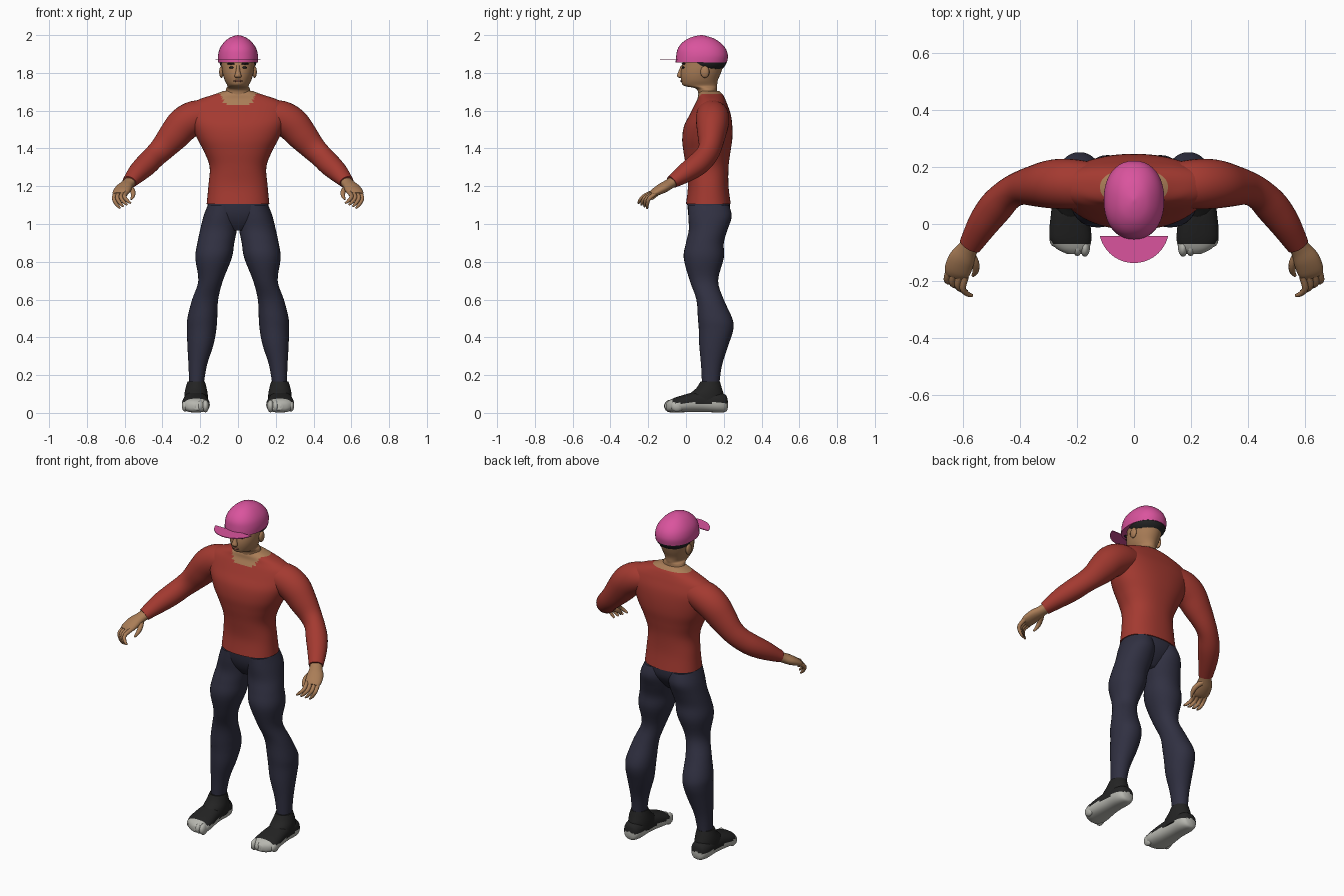
import bpy, bmesh, math
from mathutils import Vector

X, Y, Z = Vector((1, 0, 0)), Vector((0, 1, 0)), Vector((0, 0, 1))


def mat(name, col):
    m = bpy.data.materials.new(name)
    m.diffuse_color = (*col, 1)
    return m


SKIN = mat("skin", (0.40, 0.205, 0.095))
SHIRT = mat("shirt_red", (0.37, 0.042, 0.030))
NAVY = mat("trouser_navy", (0.030, 0.030, 0.054))
BLACK = mat("black", (0.017, 0.017, 0.017))
GREY = mat("sole_grey", (0.47, 0.47, 0.43))
PINK = mat("cap_pink", (0.70, 0.088, 0.34))
LIP = mat("lip_brown", (0.20, 0.075, 0.045))


def finish(name, bm, mats, rule=None, angle=50):
    bmesh.ops.recalc_face_normals(bm, faces=bm.faces[:])
    if rule:
        for f in bm.faces:
            f.material_index = int(rule(f.calc_center_median()))
    me = bpy.data.meshes.new(name)
    bm.to_mesh(me)
    bm.free()
    for m in mats:
        me.materials.append(m)
    me.shade_smooth()
    me.set_sharp_from_angle(angle=math.radians(angle))
    ob = bpy.data.objects.new(name, me)
    bpy.context.collection.objects.link(ob)
    return ob


def catmull(p0, p1, p2, p3, t):
    return [0.5 * (2 * b + (c - a) * t + (2 * a - 5 * b + 4 * c - d) * t * t
                   + (3 * b - a - 3 * c + d) * t ** 3) for a, b, c, d in zip(p0, p1, p2, p3)]


def loft(name, secs, mats, axes=None, n=32, sub=4, power=2.0, rule=None):
    """Smooth skin over ellipse sections (x, y, z, radius_u, radius_v)."""
    pts, last = [], len(secs) - 1
    for i in range(last):
        p = [secs[max(i - 1, 0)], secs[i], secs[i + 1], secs[min(i + 2, last)]]
        pts += [catmull(*p, k / sub) for k in range(sub)]
    pts.append(list(secs[-1]))
    bm, rings = bmesh.new(), []
    for i, p in enumerate(pts):
        c = Vector(p[:3])
        if axes:
            u, v = axes
        else:
            t = Vector(pts[min(i + 1, len(pts) - 1)][:3]) - Vector(pts[max(i - 1, 0)][:3])
            u = t.cross(Z).normalized()
            v = u.cross(t).normalized()
        ring = []
        for k in range(n):
            a = 2 * math.pi * k / n
            ca, sa = math.cos(a), math.sin(a)
            cu = math.copysign(abs(ca) ** (2 / power), ca)
            sv = math.copysign(abs(sa) ** (2 / power), sa)
            ring.append(bm.verts.new(c + u * cu * max(p[3], .001) + v * sv * max(p[4], .001)))
        rings.append(ring)
    for r, q in zip(rings, rings[1:]):
        for k in range(n):
            bm.faces.new((r[k], r[(k + 1) % n], q[(k + 1) % n], q[k]))
    bm.faces.new(rings[0])
    bm.faces.new(rings[-1])
    return finish(name, bm, mats, rule)


def level(rows):
    """Rows (z, half_width, y_front, y_back) to centred horizontal sections."""
    return [(0, (a + b) / 2, z, w, (b - a) / 2) for z, w, a, b in rows]


def flip(secs, s):
    return [(s * p[0], *p[1:]) for p in secs]


def ball(name, loc, rad, m, seg=20):
    bm = bmesh.new()
    bmesh.ops.create_uvsphere(bm, u_segments=seg, v_segments=seg // 2, radius=1)
    for v in bm.verts:
        v.co = Vector(loc) + Vector(a * b for a, b in zip(v.co, rad))
    return finish(name, bm, [m])


# Shirt with an open neckline
loft("shirt_torso", level([
    (1.105, .166, 0, .237), (1.2, .157, .01, .225), (1.3, .15, 0, .225),
    (1.38, .178, -.013, .235), (1.45, .215, -.02, .245), (1.52, .245, -.01, .245),
    (1.58, .265, .02, .237), (1.63, .255, .045, .22), (1.66, .205, .06, .208),
    (1.685, .13, .065, .195), (1.705, .075, .075, .175)]),
    [SHIRT, SKIN], (X, Y), n=64, sub=6, power=2.3,
    rule=lambda c: c.z > 1.69 or (c.z > 1.632 and c.y < .11 and abs(c.x) < .065 + (c.z - 1.632) * .5))

# Trouser seat
loft("trouser_hips", level([
    (1.12, .160, .005, .232), (1.06, .158, .012, .228), (1.01, .12, .03, .2),
    (.965, .04, .06, .16)]), [NAVY], (X, Y), power=2.3)

# Head and neck
loft("head", level([
    (1.64, .088, .06, .18), (1.69, .07, .065, .165), (1.718, .062, .05, .163),
    (1.732, .056, -.012, .165), (1.76, .070, -.025, .168), (1.80, .082, -.028, .185),
    (1.85, .088, -.018, .2), (1.90, .088, -.005, .2), (1.94, .06, .03, .16)]),
    [SKIN], (X, Y))
loft("nose", [(0, -.018, 1.84, .008, .008), (0, -.027, 1.81, .011, .012),
              (0, -.033, 1.783, .018, .015), (0, -.025, 1.773, .012, .008)], [SKIN], (X, Y), n=12)
ball("hair", (0, .112, 1.865), (.100, .104, .068), BLACK, 32)
ball("mouth", (0, -.024, 1.757), (.024, .006, .006), LIP, 12)

# Cap crown and flat brim
loft("cap_crown", level([
    (1.855, .105, -.055, .217), (1.89, .106, -.052, .222), (1.925, .098, -.045, .212),
    (1.955, .080, -.025, .188), (1.98, .054, .008, .152), (1.994, .026, .045, .112),
    (2.0, .002, .08, .086)]), [PINK], (X, Y), n=40, power=2.2)
bm = bmesh.new()
edge = [math.radians(193 + 154 * i / 28) for i in range(29)]
face = bm.faces.new([bm.verts.new((.123 * math.cos(a), -.014 + .123 * math.sin(a), 1.868))
                     for a in edge])
ext = bmesh.ops.extrude_face_region(bm, geom=[face])
for v in ext["geom"]:
    if isinstance(v, bmesh.types.BMVert):
        v.co.z += .004
finish("cap_brim", bm, [PINK], angle=30)

LEG = [(1.10, .008, .16, .012, .228), (1.04, .002, .183, .012, .242), (.97, .006, .2, .015, .22),
       (.9, .02, .215, 0, .2), (.82, .033, .226, -.012, .2), (.7, .08, .21, .02, .17),
       (.6, .105, .243, .055, .2), (.5, .11, .268, .063, .245), (.44, .115, .27, .068, .25),
       (.36, .13, .268, .07, .225), (.25, .165, .262, .08, .19), (.14, .183, .258, .085, .175)]

for s, side in ((1, "left"), (-1, "right")):
    # Face details
    ball("ear_" + side, (s * .088, .10, 1.805), (.012, .024, .032), SKIN, 14)
    ball("eye_" + side, (s * .034, -.014, 1.828), (.015, .008, .006), BLACK, 12)
    ball("eyebrow_" + side, (s * .037, -.013, 1.848), (.022, .010, .005), BLACK, 12)

    # Sleeve
    loft("sleeve_" + side, flip([
        (.14, .135, 1.585, .08, .07), (.22, .14, 1.567, .088, .088), (.285, .14, 1.53, .086, .09),
        (.34, .135, 1.468, .074, .082), (.395, .127, 1.405, .06, .068), (.44, .105, 1.36, .056, .062),
        (.485, .06, 1.315, .06, .06), (.53, 0, 1.272, .054, .052), (.575, -.075, 1.222, .040, .034)],
        s), [SHIRT])

    # Hand with curled fingers
    loft("palm_" + side, flip([
        (.565, -.06, 1.23, .034, .028), (.585, -.09, 1.21, .036, .027),
        (.605, -.125, 1.19, .046, .027), (.62, -.165, 1.168, .046, .021),
        (.626, -.185, 1.157, .036, .012)], s), [SKIN], n=20)
    for i, k in enumerate((-.034, -.012, .011, .032)):
        b = Vector((.62 + .85 * k, -.17 + .45 * k, 1.165))
        drop = .009 * i
        loft("finger_%d_%s" % (i + 1, side), flip([
            (b.x, b.y, b.z, .012, .012),
            (b.x + .010, b.y - .040, b.z - .020 - drop * .4, .011, .011),
            (b.x - .006, b.y - .060 + drop * .4, b.z - .042 - drop * .8, .009, .009),
            (b.x - .024, b.y - .066 + drop * .6, b.z - .055 - drop, .005, .005)], s), [SKIN], n=10)
    loft("thumb_" + side, flip([
        (.58, -.095, 1.198, .016, .016), (.558, -.135, 1.175, .014, .014),
        (.556, -.165, 1.15, .011, .011), (.566, -.182, 1.13, .005, .005)], s), [SKIN], n=10)

    # Trouser leg
    loft("trouser_leg_" + side, flip([
        ((a + b) / 2, (c + d) / 2, z, (b - a) / 2, (d - c) / 2) for z, a, b, c, d in LEG], s),
        [NAVY], (X, Y), power=2.1)

    # Shoe: ankle collar, body with a pale sole, and toe lobes
    loft("shoe_collar_" + side, flip([
        (.222, .105, .05, .062, .095), (.222, .108, .095, .062, .092),
        (.222, .122, .13, .056, .068), (.221, .128, .165, .046, .052)], s), [BLACK], (X, Y))
    loft("shoe_" + side, flip([
        (.225, .222, .045, .012, .015), (.225, .212, .05, .04, .043), (.225, .175, .055, .056, .053),
        (.225, .10, .060, .060, .055), (.225, .04, .057, .066, .052), (.224, -.02, .048, .073, .045),
        (.222, -.06, .041, .072, .039), (.215, -.088, .036, .055, .031),
        (.21, -.105, .033, .025, .018)], s),
        [BLACK, GREY], (X, Z), n=40, sub=6, power=2.4,
        rule=lambda c: c.z < .052 or c.y < -.07)
    for i in range(5):
        ball("toe_%d_%s" % (i + 1, side), (s * (.172 + .027 * i), -.082 + .0022 * i * i, .036),
             (.018, .034, .034 - .001 * i), GREY, 14)
